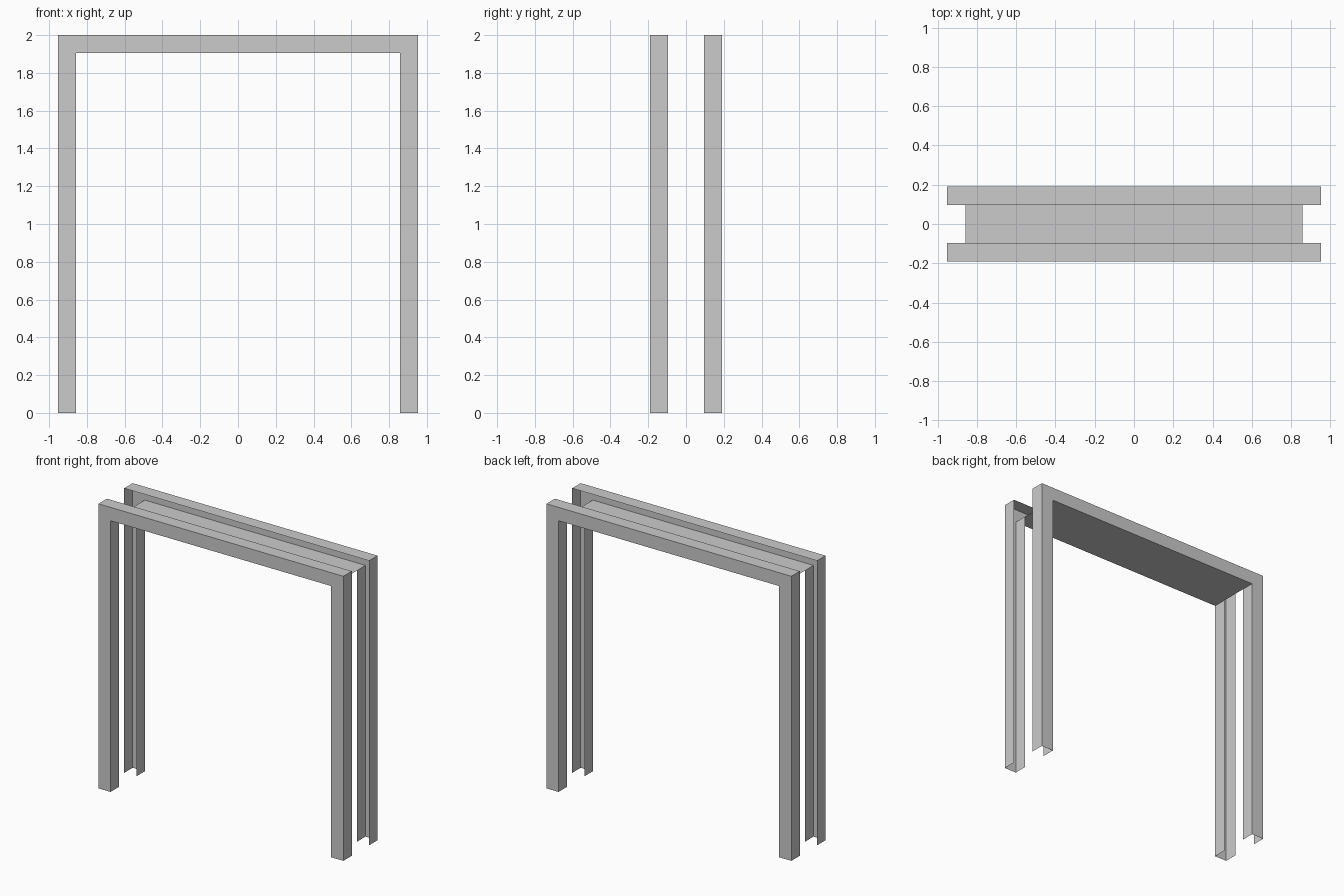
import bpy
import bmesh

if "Cube" in bpy.data.objects:
    bpy.data.objects.remove(bpy.data.objects["Cube"])

OUT_X, IN_X = 0.952, 0.858      # outer / inner half width
TOP, HEAD = 2.0, 1.906          # outer / inner height
FACE_Y, WALL_Y = 0.19, 0.096    # exposed face / open wall side


def make_object(name, build):
    bm = bmesh.new()
    build(bm)
    mesh = bpy.data.meshes.new(name)
    bm.to_mesh(mesh)
    bm.free()
    obj = bpy.data.objects.new(name, mesh)
    bpy.context.collection.objects.link(obj)
    return obj


def build_casing(bm):
    # Open channel carried up, across and down with mitred corners
    def arch(x, z):
        return [(-x, 0), (-x, z), (x, z), (x, 0)]

    rails = []
    for (x, z), y in (((OUT_X, TOP), -WALL_Y), ((OUT_X, TOP), -FACE_Y),
                      ((IN_X, HEAD), -FACE_Y), ((IN_X, HEAD), -WALL_Y)):
        rails.append([bm.verts.new((px, y, pz)) for px, pz in arch(x, z)])
    for a, b in zip(rails, rails[1:]):
        for i in range(3):
            bm.faces.new((a[i], b[i], b[i + 1], a[i + 1]))


def build_lining(bm):
    # Single sheet closing the head between the two casings
    corners = [(-IN_X, -WALL_Y), (-IN_X, WALL_Y), (IN_X, WALL_Y), (IN_X, -WALL_Y)]
    bm.faces.new([bm.verts.new((x, y, HEAD)) for x, y in corners])


# Front casing, mirrored to the back
casing = make_object("door_casing", build_casing)
mirror = casing.modifiers.new("front_to_back", 'MIRROR')
mirror.use_axis = (False, True, False)
mirror.use_mirror_merge = False

# Head lining
make_object("head_lining", build_lining)
